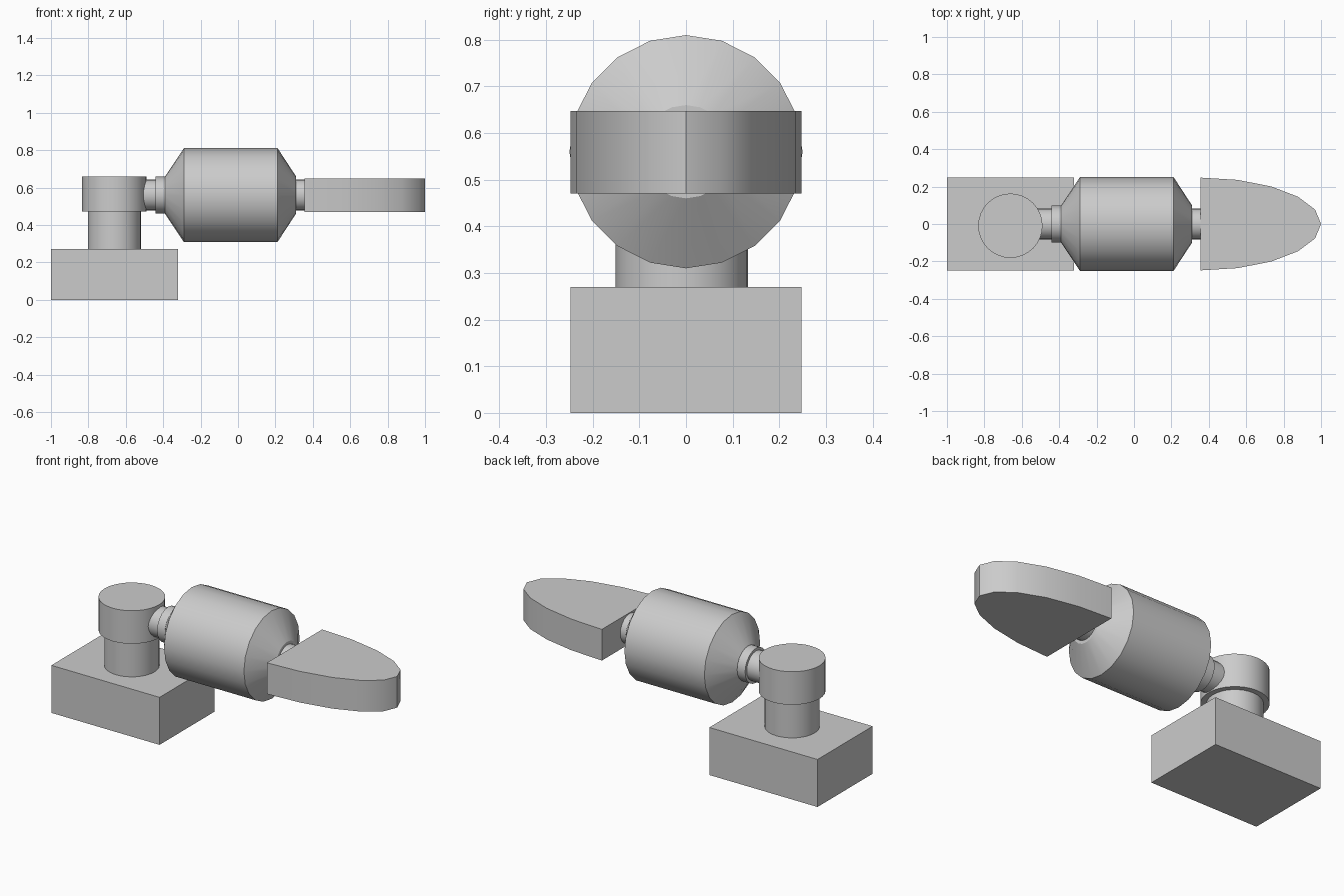
import bpy, bmesh, math
from mathutils import Matrix

if "Cube" in bpy.data.objects:
    bpy.data.objects.remove(bpy.data.objects["Cube"])

AXIS_Z = 0.56  # height of the horizontal axis


def finish(name, bm, smooth=True, angle=30):
    bmesh.ops.recalc_face_normals(bm, faces=bm.faces)
    me = bpy.data.meshes.new(name)
    bm.to_mesh(me)
    bm.free()
    ob = bpy.data.objects.new(name, me)
    bpy.context.collection.objects.link(ob)
    if smooth:
        bpy.ops.object.select_all(action='DESELECT')
        ob.select_set(True)
        bpy.context.view_layer.objects.active = ob
        bpy.ops.object.shade_smooth_by_angle(angle=math.radians(angle))
    return ob


def lathe(name, profile, matrix, sides):
    """Closed solid of revolution from (radius, height) pairs around local z."""
    bm = bmesh.new()
    rings = [[bm.verts.new((r * math.cos(math.tau * i / sides),
                            r * math.sin(math.tau * i / sides), h))
              for i in range(sides)] for r, h in profile]
    for a, b in zip(rings, rings[1:]):
        for i in range(sides):
            j = (i + 1) % sides
            bm.faces.new((a[i], a[j], b[j], b[i]))
    bm.faces.new(rings[0])
    bm.faces.new(rings[-1])
    bm.transform(matrix)
    return finish(name, bm)


# Base block
bm = bmesh.new()
bmesh.ops.create_cube(bm, size=1, matrix=Matrix.Translation((-0.66, 0, 0.135))
                      @ Matrix.Diagonal((0.68, 0.495, 0.27, 1)))
finish("base_block", bm, smooth=False)

# Upright post and its wider cap
post = Matrix.Translation((-0.661, -0.009, 0))
lathe("post", [(0.142, 0.27), (0.142, 0.475)], post, 32)
lathe("post_cap", [(0.172, 0.472), (0.172, 0.66)], post, 32)

# Parts turned around the horizontal axis
along_x = Matrix.Translation((0, 0, AXIS_Z)) @ Matrix.Rotation(math.pi / 2, 4, 'Y')
lathe("rear_neck", [(0.083, -0.53), (0.083, -0.43)], along_x, 20)
lathe("rear_collar", [(0.098, -0.44), (0.098, -0.38)], along_x, 20)
lathe("barrel", [(0.1, -0.39), (0.25, -0.29), (0.25, 0.212), (0.1, 0.31)], along_x, 20)
lathe("front_neck", [(0.083, 0.30), (0.083, 0.36)], along_x, 20)

# Half-ellipse blade
bm = bmesh.new()
outline = [bm.verts.new((0.355 + 0.645 * math.cos(t), 0.248 * math.sin(t), 0.47))
           for t in (math.pi * (i / 10 - 0.5) for i in range(11))]
face = bm.faces.new(outline)
top = bmesh.ops.extrude_face_region(bm, geom=[face], use_keep_orig=True)
bmesh.ops.translate(bm, vec=(0, 0, 0.177),
                    verts=[v for v in top["geom"] if isinstance(v, bmesh.types.BMVert)])
finish("blade", bm, angle=40)
